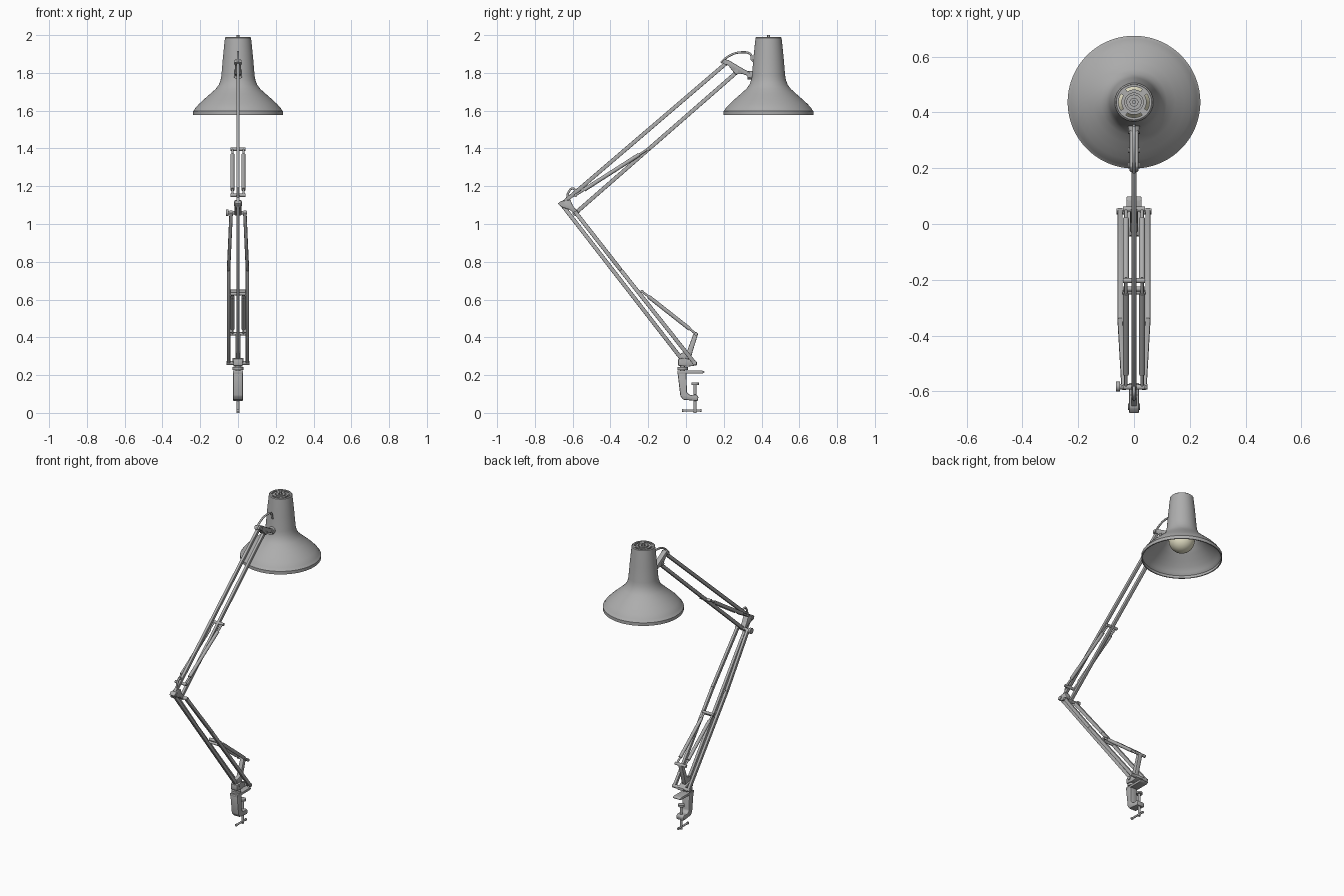
import bpy, bmesh, math
from mathutils import Vector, Matrix

if "Cube" in bpy.data.objects:
    bpy.data.objects.remove(bpy.data.objects["Cube"])


def material(name, rgb):
    m = bpy.data.materials.new(name)
    m.diffuse_color = (*rgb, 1)
    m.use_nodes = True
    m.node_tree.nodes["Principled BSDF"].inputs["Base Color"].default_value = m.diffuse_color
    return m


GREY = material("satin grey", (0.42, 0.42, 0.42))
CREAM = material("bulb cream", (0.80, 0.77, 0.58))


def finish(bm, name, mat=GREY, smooth=True):
    bmesh.ops.recalc_face_normals(bm, faces=bm.faces[:])
    me = bpy.data.meshes.new(name)
    bm.to_mesh(me)
    bm.free()
    me.materials.append(mat)
    ob = bpy.data.objects.new(name, me)
    bpy.context.collection.objects.link(ob)
    if smooth:
        bpy.ops.object.select_all(action='DESELECT')
        ob.select_set(True)
        bpy.context.view_layer.objects.active = ob
        bpy.ops.object.shade_smooth_by_angle(angle=math.radians(35))
    return ob


def frame(p, q):
    """Matrix with z along p-q and x kept close to world x."""
    p, q = Vector(p), Vector(q)
    z = (q - p).normalized()
    x = Vector((1, 0, 0)) if abs(z.x) < 0.9 else Vector((0, 1, 0))
    y = z.cross(x).normalized()
    x = y.cross(z)
    rot = Matrix((x, y, z)).transposed().to_4x4()
    return Matrix.Translation((p + q) / 2) @ rot, (q - p).length


def rod(name, p, q, r, r2=None, mat=GREY, n=20):
    m, length = frame(p, q)
    bm = bmesh.new()
    bmesh.ops.create_cone(bm, cap_ends=True, segments=n, radius1=r,
                          radius2=r if r2 is None else r2, depth=length, matrix=m)
    return finish(bm, name, mat)


def bar(name, p, q, w=0.018, d=0.021):
    m, length = frame(p, q)
    bm = bmesh.new()
    bmesh.ops.create_cube(bm, size=1, matrix=m @ Matrix.Diagonal((w, d, length, 1)))
    bmesh.ops.bevel(bm, geom=bm.edges[:], offset=0.003, segments=2, affect='EDGES', profile=0.5)
    return finish(bm, name)


def plate(name, yz, x0, x1, bevel=0.004):
    """Side profile in y-z pushed through from x0 to x1."""
    bm = bmesh.new()
    f = bm.faces.new([bm.verts.new((x0, y, z)) for y, z in yz])
    r = bmesh.ops.extrude_face_region(bm, geom=[f])
    bmesh.ops.translate(bm, vec=(x1 - x0, 0, 0),
                        verts=[v for v in r['geom'] if isinstance(v, bmesh.types.BMVert)])
    bmesh.ops.bevel(bm, geom=bm.edges[:], offset=bevel, segments=2, affect='EDGES', profile=0.5)
    return finish(bm, name)


def lathe(name, rz, cy, mat=GREY, a0=0.0, a1=360.0, n=64, closed=False):
    """Spin a radius-height profile about the vertical axis through y = cy."""
    bm = bmesh.new()
    full = a1 - a0 >= 360
    cols = []
    for i in range(n if full else n + 1):
        a = math.radians(a0 + (a1 - a0) * i / n)
        cols.append([bm.verts.new((r * math.cos(a), cy + r * math.sin(a), z)) for r, z in rz])
    k = len(rz)
    for i in range(n):
        a, b = cols[i], cols[(i + 1) % len(cols)]
        for j in range(k if closed else k - 1):
            bm.faces.new((a[j], b[j], b[(j + 1) % k], a[(j + 1) % k]))
    if not full and closed:
        bm.faces.new(cols[0])
        bm.faces.new(cols[-1])
    bmesh.ops.remove_doubles(bm, verts=bm.verts[:], dist=1e-5)
    return finish(bm, name, mat)


def washer(name, r0, r1, z0, z1, a0=0.0, a1=360.0, n=48):
    return lathe(name, [(r0, z0), (r1, z0), (r1, z1), (r0, z1)], SY, GREY, a0, a1, n, True)


def cable(name, pts, r=0.006):
    cu = bpy.data.curves.new(name, 'CURVE')
    cu.dimensions = '3D'
    cu.bevel_depth, cu.bevel_resolution, cu.use_fill_caps = r, 3, True
    sp = cu.splines.new('BEZIER')
    sp.bezier_points.add(len(pts) - 1)
    for b, p in zip(sp.bezier_points, pts):
        b.co = p
        b.handle_left_type = b.handle_right_type = 'AUTO'
    cu.materials.append(GREY)
    bpy.context.collection.objects.link(bpy.data.objects.new(name, cu))


# ---- shade: hollow bell with rolled rim ----
SY = 0.437
outer = [(0.064, 1.990), (0.069, 1.986), (0.080, 1.88), (0.088, 1.785), (0.092, 1.763),
         (0.101, 1.738), (0.118, 1.715), (0.148, 1.688), (0.180, 1.660), (0.206, 1.636),
         (0.226, 1.614), (0.234, 1.600), (0.238, 1.597), (0.238, 1.577)]
inner = [(r - 0.006, z - 0.003) for r, z in reversed(outer[1:-1])]
lathe("shade", outer + [(0.231, 1.577)] + inner + [(0.060, 1.980)], SY, closed=True, n=96)

# ---- vented cap ----
washer("cap_outer_ring", 0.055, 0.066, 1.976, 1.988)
washer("cap_middle_ring", 0.033, 0.045, 1.976, 1.988)
for i in range(4):
    washer("cap_spoke", 0.044, 0.056, 1.976, 1.987, i * 90 + 32, i * 90 + 58, 6)
washer("cap_inner_ring", 0.014, 0.027, 1.976, 1.990)
washer("cap_floor", 0.005, 0.040, 1.972, 1.977)
rod("cap_stud", (0, SY, 1.97), (0, SY, 2.0), 0.007)

# ---- socket and bulb ----
rod("socket", (0, SY, 1.80), (0, SY, 1.975), 0.034)
bulb = [(0.077 * math.sin(math.radians(t)), 1.70 - 0.077 * math.cos(math.radians(t)))
        for t in range(0, 136, 9)]
lathe("bulb", bulb + [(0.040, 1.775), (0.030, 1.805), (0, 1.805)], SY, CREAM, n=48)

# ---- upper arm: two parallel bars ----
bar("upper_arm_top_bar", (0, -0.65, 1.112), (0, 0.215, 1.853))
bar("upper_arm_lower_bar", (0, -0.585, 1.058), (0, 0.270, 1.805))

# ---- head bracket and shade joint ----
head = [(0.185, 1.855), (0.205, 1.872), (0.225, 1.868), (0.295, 1.826), (0.345, 1.800),
        (0.345, 1.775), (0.300, 1.795), (0.262, 1.792), (0.245, 1.812), (0.225, 1.838)]
plate("head_bracket", head, -0.016, 0.016)
for y, z in ((0.210, 1.855), (0.265, 1.808)):
    rod("head_pivot", (-0.022, y, z), (0.022, y, z), 0.011)
rod("shade_joint", (0, 0.325, 1.787), (0, 0.365, 1.787), 0.022)
rod("shade_joint_pin", (-0.022, 0.335, 1.787), (0.022, 0.335, 1.787), 0.012)
cable("head_cable", [(0, 0.185, 1.853), (0, 0.225, 1.888), (0, 0.295, 1.909),
                     (0, 0.342, 1.898), (0, 0.350, 1.868), (0, 0.368, 1.858)])

# ---- elbow ----
elbow = [(-0.680, 1.108), (-0.660, 1.122), (-0.612, 1.128), (-0.598, 1.095),
         (-0.568, 1.062), (-0.582, 1.044), (-0.615, 1.075), (-0.660, 1.090)]
plate("elbow_bracket", elbow, -0.018, 0.018)
rod("elbow_pivot", (-0.022, -0.655, 1.106), (0.022, -0.655, 1.106), 0.012)
rod("elbow_crossbar", (-0.052, -0.583, 1.06), (0.048, -0.583, 1.06), 0.010)
rod("elbow_knob", (-0.064, -0.583, 1.06), (-0.050, -0.583, 1.06), 0.018)
cable("elbow_cable", [(0, -0.630, 1.125), (0, -0.622, 1.168), (0, -0.600, 1.188),
                      (0, -0.583, 1.175), (0, -0.585, 1.150)])

# ---- lower arm: single back bar and a splayed pair ----
bar("lower_arm_single_bar", (0, -0.655, 1.100), (0, -0.015, 0.275))
for s in (-1, 1):
    bend = (s * 0.050, -0.345, 0.756)
    bar("lower_arm_pair_bar", (s * 0.050, 0.050, 0.258), bend)
    bar("lower_arm_pair_taper", bend, (s * 0.036, -0.588, 1.066))
rod("lower_arm_crossbar", (-0.062, 0.045, 0.264), (0.062, 0.045, 0.264), 0.011)
rod("lower_arm_brace", (-0.052, -0.245, 0.630), (0.052, -0.245, 0.630), 0.008)


# ---- coil springs with their cross pins ----
def spring_pair(name, a, b):
    a, b = Vector((0, *a)), Vector((0, *b))
    for s in (-1, 1):
        off = Vector((s * 0.029, 0, 0))
        rod(name + "_spring", a.lerp(b, 0.12) + off, a.lerp(b, 0.88) + off, 0.0105)
        rod(name + "_spring_hook", a + off, b + off, 0.006)
    for p in (a, b):
        rod(name + "_spring_pin", p - Vector((0.040, 0, 0)), p + Vector((0.040, 0, 0)), 0.009)


spring_pair("upper", (-0.585, 1.152), (-0.203, 1.396))
spring_pair("lower", (-0.233, 0.643), (0.053, 0.418))

# ---- base bracket ----
upright = [(0.040, 0.420), (0.052, 0.430), (0.064, 0.418), (0.035, 0.325), (0.022, 0.275),
           (-0.030, 0.275), (-0.030, 0.315), (0.005, 0.325)]
plate("spring_upright", upright, -0.014, 0.014)
foot = [(-0.042, 0.285), (-0.010, 0.292), (0.058, 0.270), (0.058, 0.252), (0.010, 0.245),
        (-0.042, 0.250)]
plate("base_bracket", foot, -0.024, 0.024)
rod("base_pivot", (-0.028, -0.015, 0.278), (0.028, -0.015, 0.278), 0.012)
rod("swivel_post", (0, -0.018, 0.21), (0, -0.018, 0.26), 0.014)
rod("swivel_collar", (0, -0.018, 0.228), (0, -0.018, 0.242), 0.028)

# ---- desk clamp ----
plate("clamp_pad", [(-0.045, 0.208), (-0.045, 0.224), (0.085, 0.224), (0.098, 0.219),
                    (0.098, 0.213), (0.085, 0.208)], -0.027, 0.027, 0.003)
clamp = [(-0.045, 0.215), (-0.030, 0.090), (-0.015, 0.070), (0.062, 0.062),
         (0.066, 0.085), (0.055, 0.098), (0.022, 0.094), (0.005, 0.108), (0.002, 0.215)]
plate("clamp_body", clamp, -0.026, 0.026, 0.006)
rod("clamp_screw", (0, 0.048, 0.0), (0, 0.048, 0.155), 0.008)
rod("screw_pad", (0, 0.048, 0.148), (0, 0.048, 0.160), 0.020)
rod("screw_handle", (0, -0.018, 0.013), (0, 0.080, 0.013), 0.006)
for y in (-0.018, 0.078):
    rod("handle_end", (0, y - 0.004, 0.013), (0, y + 0.004, 0.013), 0.008)
